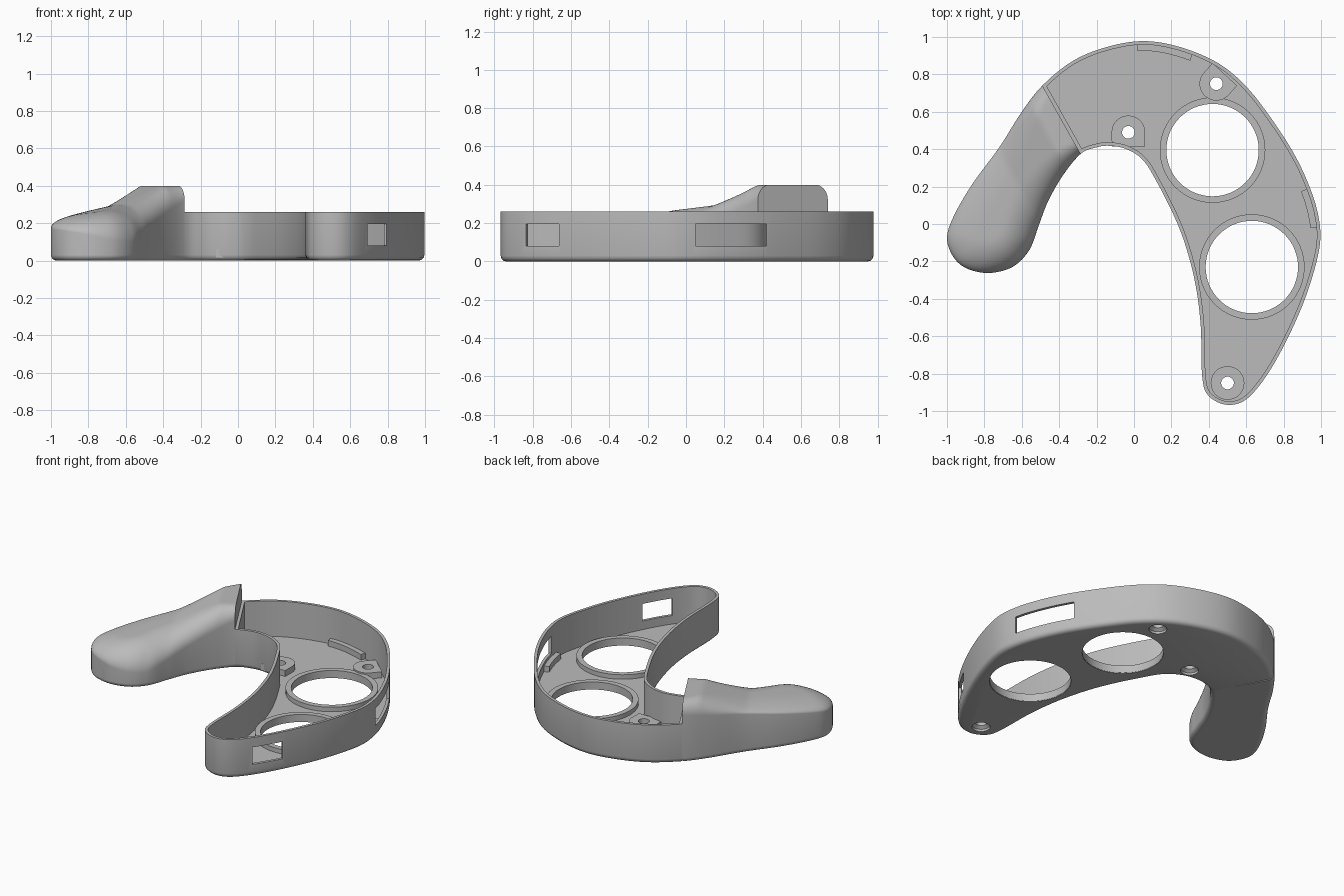
import bpy, bmesh, math
from mathutils import Vector
from mathutils.geometry import intersect_point_line

if "Cube" in bpy.data.objects:
    bpy.data.objects.remove(bpy.data.objects["Cube"])

grey = bpy.data.materials.new("plain grey")
grey.use_nodes = True
grey.diffuse_color = (0.5, 0.5, 0.5, 1)
grey.node_tree.nodes["Principled BSDF"].inputs["Base Color"].default_value = (0.5, 0.5, 0.5, 1)

WALL, RIM_Z, FLOOR_Z, EDGE = 0.019, 0.26, 0.022, 0.03

# Outline control points: tray from partition round to partition, then the grip
TRAY = [(-.285, .375), (-.2, .41), (-.13, .418), (-.04, .4), (.05, .34), (.13, .21), (.22, .03),
        (.28, -.13), (.33, -.33), (.357, -.55), (.365, -.82), (.4, -.92), (.5, -.967), (.61, -.93),
        (.735, -.77), (.86, -.53), (.945, -.31), (.995, -.1), (.982, .06), (.93, .22), (.85, .385),
        (.73, .57), (.6, .735), (.45, .86), (.25, .945), (.05, .978), (-.15, .945), (-.33, .87), (-.49, .74)]
GRIP = [(-.6, .6), (-.72, .41), (-.86, .22), (-.96, .05), (-1, -.07), (-.97, -.17), (-.9, -.235),
        (-.78, -.262), (-.65, -.23), (-.56, -.14), (-.51, -.01), (-.46, .12), (-.38, .26)]
STEP = 6


def smooth_loop(points, n):
    """Closed Catmull-Rom curve through the points."""
    p = [Vector(q) for q in points]
    out = []
    for i in range(len(p)):
        a, b, c, d = (p[(i + k) % len(p)] for k in (-1, 0, 1, 2))
        for j in range(n):
            t = j / n
            out.append(0.5 * (2 * b + (c - a) * t + (2 * a - 5 * b + 4 * c - d) * t * t
                              + (3 * b - a - 3 * c + d) * t ** 3))
    return out


def inset(loop, dist):
    """Move a counter-clockwise closed loop inward with mitred corners."""
    out = []
    for i, p in enumerate(loop):
        e1 = (p - loop[i - 1]).normalized()
        e2 = (loop[(i + 1) % len(loop)] - p).normalized()
        n1, n2 = Vector((-e1.y, e1.x)), Vector((-e2.y, e2.x))
        m = (n1 + n2).normalized()
        out.append(p + m * dist / max(m.dot(n1), 0.4))
    return out


def resample(line, n):
    length = [0]
    for a, b in zip(line, line[1:]):
        length.append(length[-1] + (b - a).length)
    out, k = [], 0
    for i in range(n + 1):
        s = length[-1] * i / n
        while k < len(line) - 2 and length[k + 1] < s:
            k += 1
        out.append(line[k].lerp(line[k + 1], (s - length[k]) / (length[k + 1] - length[k])))
    return out


def finish(bm, name, smooth=True):
    bmesh.ops.recalc_face_normals(bm, faces=bm.faces)
    mesh = bpy.data.meshes.new(name)
    bm.to_mesh(mesh)
    bm.free()
    ob = bpy.data.objects.new(name, mesh)
    bpy.context.collection.objects.link(ob)
    mesh.materials.append(grey)
    if smooth:
        shade(ob)
    return ob


def shade(ob):
    bpy.ops.object.select_all(action='DESELECT')
    ob.select_set(True)
    bpy.context.view_layer.objects.active = ob
    bpy.ops.object.shade_smooth_by_angle(angle=math.radians(35))


def rings_solid(name, rings, smooth=True, closed=False):
    """Bridge (loop, z) rings; cap both ends, or close the last to the first."""
    bm = bmesh.new()
    vs = [[bm.verts.new((p.x, p.y, z)) for p in loop] for loop, z in rings]
    pairs = list(zip(vs, vs[1:])) + ([(vs[-1], vs[0])] if closed else [])
    for a, b in pairs:
        for i in range(len(a)):
            j = (i + 1) % len(a)
            bm.faces.new((a[i], a[j], b[j], b[i]))
    if not closed:
        bm.faces.new(vs[0])
        bm.faces.new(vs[-1])
    return finish(bm, name, smooth)


def circle(x, y, r, n=64):
    return [Vector((x + r * math.cos(k * math.tau / n), y + r * math.sin(k * math.tau / n))) for k in range(n)]


def cut(ob, cutters):
    for c in cutters:
        mod = ob.modifiers.new("cut", 'BOOLEAN')
        mod.operation, mod.solver, mod.object = 'DIFFERENCE', 'EXACT', c
        bpy.context.view_layer.objects.active = ob
        bpy.ops.object.modifier_apply(modifier=mod.name)
    shade(ob)


def box_cutter(x, y, z, length, height, angle):
    d = Vector((math.cos(angle), math.sin(angle))) * length / 2
    n = Vector((-d.y, d.x)).normalized() * 0.07
    c = Vector((x, y))
    loop = [c - d - n, c + d - n, c + d + n, c - d + n]
    return rings_solid("window_cutter", [(loop, z - height / 2), (loop, z + height / 2)], False)


outline = smooth_loop(TRAY + GRIP, STEP)
split = (len(TRAY) - 1) * STEP
tray_loop = outline[:split + 1]

# Tray shell: rounded bottom edge running on into the grip, thin wall, recessed floor
profile = [(EDGE * (1 - math.sin(a)), EDGE * (1 - math.cos(a))) for a in (0, math.pi / 6, math.pi / 3, math.pi / 2)]
profile.append((0, RIM_Z))
inside = inset(tray_loop, WALL)
tray = rings_solid("tray", [(inset(outline, d)[:split + 1], z) for d, z in profile]
                   + [(inside, RIM_Z), (inside, FLOOR_Z)], False)

# Cutters: two big openings, screw holes with countersinks, wall windows
OPENINGS = [(.42, .395), (.63, -.23)]
BOSSES = [(-.03, .49, 0, -.075), (.44, .75, .046, .05), (.5, -.85, 0, 0)]
big = [rings_solid("opening_cutter", [(circle(x, y, .25), -.1), (circle(x, y, .25), .2)], False) for x, y in OPENINGS]
screws = [rings_solid("screw_cutter", [(circle(x, y, .055, 32), -.01), (circle(x, y, .055, 32), .015),
                                       (circle(x, y, .034, 32), .03), (circle(x, y, .034, 32), .2)], False)
          for x, y, _, _ in BOSSES]
windows = [box_cutter(.753, -.755, .137, .2, .115, math.atan2(.17, .115)),
           box_cutter(.913, .238, .137, .4, .115, math.atan2(.375, -.155))]
cut(tray, big + screws + windows)

# Raised rims round the openings
for k, (x, y) in enumerate(OPENINGS):
    rings_solid("opening_rim_%d" % (k + 1), [(circle(x, y, .247), 0.002), (circle(x, y, .247), .052),
                (circle(x, y, .282), .052), (circle(x, y, .282), .015)], True, True)

# Screw bosses, the far half squared off against the nearest wall
for k, (x, y, dx, dy) in enumerate(BOSSES):
    centre, away = Vector((x, y)), Vector((dx, dy))
    loop = []
    for p in circle(x, y, .09, 32):
        reach = (p - centre).dot(away)
        if reach > 1e-6:
            p = p + away * (1 - reach / away.length_squared)
        loop.append(p)
    boss = rings_solid("screw_boss_%d" % (k + 1), [(loop, .016), (loop, .062)], False)
    cut(boss, [screws[k]])

for c in big + screws + windows:
    bpy.data.objects.remove(c)

# Low ledges along the inside of the wall
near, far = inset(tray_loop, .012), inset(tray_loop, .052)
LEDGES = [("back_ledge", lambda p: 0 < p.x < .35 and p.y > .8),
          ("side_ledge", lambda p: p.x > .8 and -.02 < p.y < .2)]
for name, rule in LEDGES:
    ids = [i for i, p in enumerate(tray_loop) if rule(p)]
    loop = [near[i] for i in ids] + [far[i] for i in reversed(ids)]
    rings_solid(name, [(loop, .015), (loop, .06)])

# Grip: domed solid lofted between its outer and inner edges, tallest at the partition
side = outline[split:] + [outline[0]]
tip = (7 + 1) * STEP - 2
N, M = 56, 36
outer, inner = resample(side[:tip + 1], N), resample(side[tip:][::-1], N)
mid = (outer[0] + inner[0]) / 2
along = Vector((inner[0].y - outer[0].y, outer[0].x - inner[0].x)).normalized()


def edge_distance(p):
    best = 9
    for a, b in zip(side, side[1:]):
        q, t = intersect_point_line(p, a, b)
        q = Vector(q[:2]) if 0 <= t <= 1 else (a if t < 0 else b)
        best = min(best, (p - q).length)
    return best


def rounding(d, r):
    return math.sqrt(max(0, 1 - (1 - min(d / r, 1)) ** 2))


def mix(a, b, t):
    return a + (b - a) * t


bm = bmesh.new()
top, bottom = [], []
for j, (o, i) in enumerate(zip(outer, inner)):
    rows = [], []
    for k in range(M + 1):
        u = (1 - math.cos(math.pi * k / M)) / 2
        p = o.lerp(i, u)
        d = edge_distance(p)
        s = max(0, (p - mid).dot(along))
        t = min(1, s / .4)
        across = mix(u, .5, (j / N) ** 6)
        height = max(.355 - .15 * s, min(.4, .437 - .37 * s))
        shoulder = mix(.32 - .16 * s, max(.09, .32 - .45 * s), across)
        radius = .07 + t * mix(.05, .17, across)
        rows[0].append(bm.verts.new((p.x, p.y, shoulder + (height - shoulder) * rounding(d, radius))))
        rows[1].append(bm.verts.new((p.x, p.y, EDGE * (1 - rounding(d, EDGE)))))
    top.append(rows[0])
    bottom.append(rows[1])
for grid in (top, bottom):
    for a, b in zip(grid, grid[1:]):
        for k in range(M):
            bm.faces.new((a[k], a[k + 1], b[k + 1], b[k]))
for k in (0, M):
    for i in range(N):
        bm.faces.new((top[i][k], top[i + 1][k], bottom[i + 1][k], bottom[i][k]))
bm.faces.new(top[0] + bottom[0][::-1])
bmesh.ops.remove_doubles(bm, verts=bm.verts, dist=0.0005)
finish(bm, "grip")
